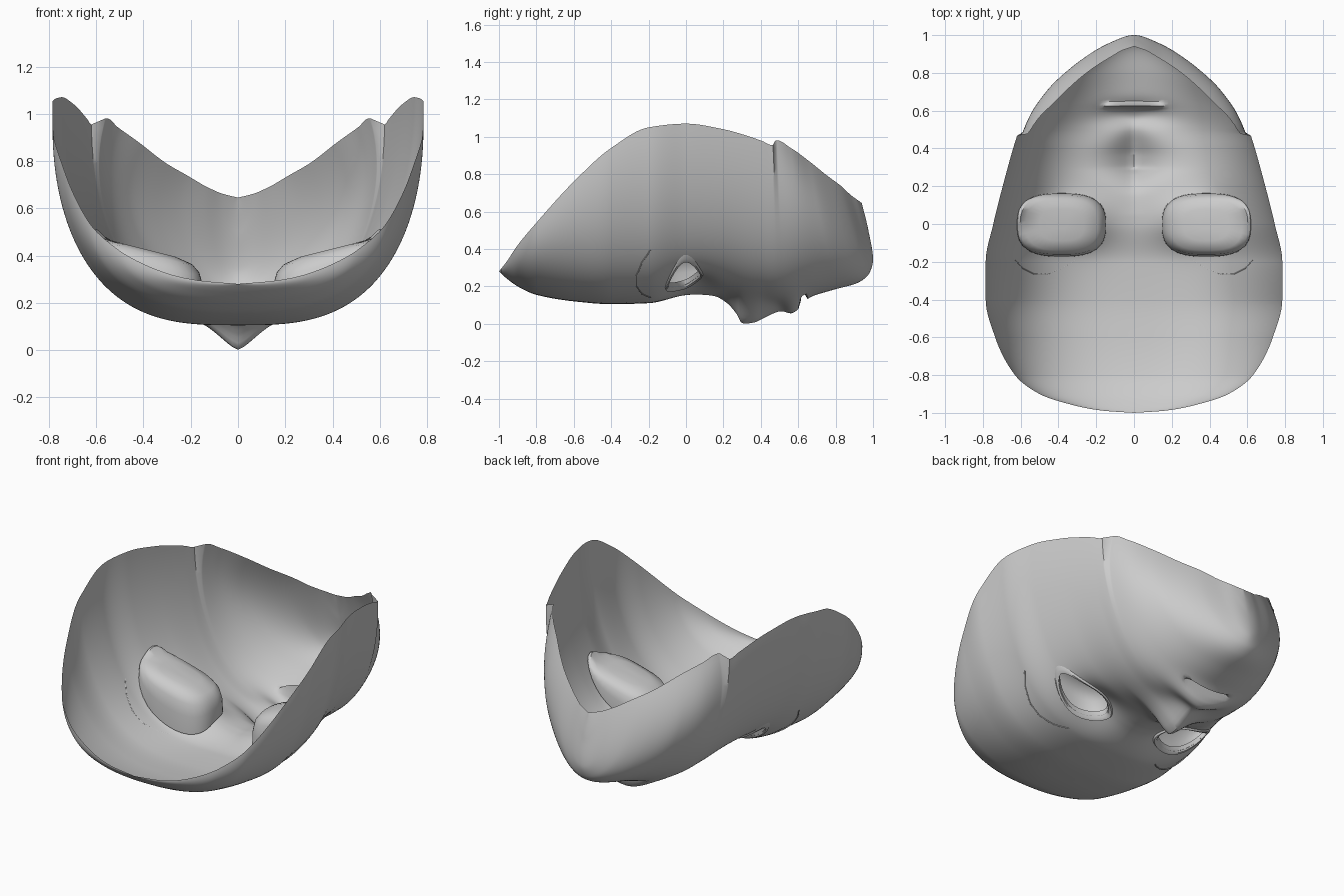
import bpy, bmesh
from math import sin, cos, pi, exp, ceil, dist
from mathutils import Vector
from mathutils.bvhtree import BVHTree

if "Cube" in bpy.data.objects:
    bpy.data.objects.remove(bpy.data.objects["Cube"])


def pchip(xs, ys, x):
    """Smooth interpolation without overshoot."""
    n = len(xs)
    x = min(max(x, xs[0]), xs[-1])
    k = next((i for i in range(n - 1) if x <= xs[i + 1]), n - 2)
    d = [(ys[i + 1] - ys[i]) / (xs[i + 1] - xs[i]) for i in range(n - 1)]

    def slope(i):
        if i == 0 or i == n - 1:
            return d[0] if i == 0 else d[-1]
        a, b = d[i - 1], d[i]
        return 0 if a * b <= 0 else 2 * a * b / (a + b)
    h = xs[k + 1] - xs[k]
    s = (x - xs[k]) / h
    return (ys[k] * (1 + 2 * s) * (1 - s) ** 2 + slope(k) * h * s * (1 - s) ** 2
            + ys[k + 1] * s * s * (3 - 2 * s) + slope(k + 1) * h * s * s * (s - 1))


# Cross-sections: centre y, centre z, rim y, half width, rim z, inward curl of the rim
KEYS = [
    (-1, .28, -1, 0, .28, 0), (-.988, .268, -.988, .17, .295, 0),
    (-.962, .245, -.962, .31, .328, 0), (-.9, .2, -.9, .5, .42, 0),
    (-.8, .155, -.8, .63, .54, 0), (-.6, .12, -.6, .735, .76, 0),
    (-.4, .105, -.4, .785, .94, 0), (-.2, .11, -.2, .785, 1.05, 0),
    (0, .15, 0, .745, 1.07, 0), (.2, .16, .2, .695, 1.04, 0),
    (.4, .13, .4, .64, .98, 0), (.5, .12, .465, .62, .955, 0),
    (.515, .12, .478, .617, .958, .055), (.65, .145, .56, .58, .91, .075),
    (.8, .185, .66, .50, .83, .095), (.92, .22, .76, .37, .76, .07),
    (.98, .27, .83, .25, .72, .04), (1.0, .34, .88, .14, .685, .01),
    (.975, .5, .92, .06, .66, 0), (.94, .645, .94, 0, .645, 0)]
NOTCH, CHIN = 11, 15
NOSE_Y = [.05, .15, .22, .27, .3, .36, .42, .48, .53, .58]
NOSE_H = [0, .012, .05, .1, .145, .13, .095, .055, .02, 0]
EYE, CUP = (.355, -.01), (.383, -.005)


def features(x, y):
    """Vertical offset for nose, lips, eye sockets and cheeks."""
    a = abs(x)
    w = .065 + .06 * exp(-((y - .33) / .12) ** 2)
    dz = 0
    if NOSE_Y[0] < y < NOSE_Y[-1]:
        dz -= pchip(NOSE_Y, NOSE_H, y) * exp(-(a / w) ** 1.5)
    dz -= .065 * exp(-((y - .575) / .06) ** 2 - (a / .17) ** 2)
    if a < .17:
        dz += .10 * exp(-((y - .626) / .011) ** 2) * (1 - (a / .17) ** 2)
    dz += .075 * exp(-((a - .28) / .16) ** 2 - ((y - .03) / .13) ** 2)
    return dz


cum = [0]
for a, b in zip(KEYS, KEYS[1:]):
    cum.append(cum[-1] + max(.015, dist(a[:2], b[:2])))
ts = []
for i in range(len(KEYS) - 1):
    n = 1 if i == NOTCH else max(3, ceil((cum[i + 1] - cum[i]) / .0125))
    ts += [cum[i] + (cum[i + 1] - cum[i]) * j / n for j in range(n)]
ts.append(cum[-1])

# Mask shell
COLS = 44
P_T = [cum[i] for i in (0, 3, 6, 8, 11, 14, 19)]
P_V = [2.2, 2.3, 3.05, 2.9, 2.6, 2.05, 1.8]
bm = bmesh.new()
rows = []
for t in ts:
    yc, zc, yr, w, r, curl = [pchip(cum, [k[c] for k in KEYS], t) for c in range(6)]
    p = pchip(P_T, P_V, t)
    row = []
    for j in range(-COLS, COLS + 1):
        s = abs(j) / COLS
        u = sin(s * pi / 2)
        f = 1 - max(0, 1 - u ** p) ** .5
        x = (w * u - curl * f ** 5) * (1 if j > 0 else -1)
        y = yc + (yr - yc) * f
        z = zc + (r - zc) * f + .4 * curl * f ** 5
        z += features(x, y) * (1 - f) if t < cum[CHIN] else 0
        row.append(bm.verts.new((x, y, z)))
    rows.append(row)
for a, b in zip(rows, rows[1:]):
    for j in range(2 * COLS):
        bm.faces.new((a[j], b[j], b[j + 1], a[j + 1]))
bmesh.ops.remove_doubles(bm, verts=bm.verts, dist=.0003)
bmesh.ops.recalc_face_normals(bm, faces=bm.faces)
tree = BVHTree.FromBMesh(bm)


def shell_z(x, y):
    hit = tree.ray_cast(Vector((x, y, -1)), Vector((0, 0, 1)))[0]
    return hit.z if hit else .5


# Almond eye openings, with the cut edge snapped to the outline
HX, HY = .165, .085


def eye_r(x, y):
    return (abs((abs(x) - EYE[0]) / HX) ** 1.8 + abs((y - EYE[1]) / HY) ** 1.8) ** (1 / 1.8)


inside = {v for v in bm.verts if eye_r(v.co.x, v.co.y) < 1 and v.co.z < .7}
edge = {v for v in inside if any(w not in inside for f in v.link_faces for w in f.verts)}
for v in edge:
    r = max(eye_r(v.co.x, v.co.y), .3)
    cx = EYE[0] if v.co.x > 0 else -EYE[0]
    v.co.x, v.co.y = cx + (v.co.x - cx) / r, EYE[1] + (v.co.y - EYE[1]) / r
    v.co.z = shell_z(v.co.x, v.co.y)
bmesh.ops.delete(bm, geom=[f for f in bm.faces if all(v in inside for v in f.verts)], context='FACES')


def finish(bm, name, angle=.8):
    me = bpy.data.meshes.new(name)
    bm.to_mesh(me)
    bm.free()
    ob = bpy.data.objects.new(name, me)
    bpy.context.collection.objects.link(ob)
    bpy.ops.object.select_all(action='DESELECT')
    ob.select_set(True)
    bpy.context.view_layer.objects.active = ob
    bpy.ops.object.shade_smooth_by_angle(angle=angle)
    return ob


finish(bm, "mask_shell")


def ring_xy(side, centre, a, hx, hy, p):
    c, s = cos(a), sin(a)
    k = (abs(c) ** p + abs(s) ** p) ** (-1 / p)
    return side * (centre[0] + hx * c * k), centre[1] + hy * s * k


def loft(name, rings):
    bm = bmesh.new()
    vr = [[bm.verts.new(p) for p in ring] for ring in rings]
    for a, b in zip(vr, vr[1:]):
        for i in range(len(a)):
            k = (i + 1) % len(a)
            bm.faces.new((a[i], a[k], b[k], b[i]))
    bm.faces.new(vr[-1])
    bmesh.ops.recalc_face_normals(bm, faces=bm.faces)
    return finish(bm, name)


ANG = [2 * pi * i / 40 for i in range(40)]
for side, tag in ((1, "right"), (-1, "left")):
    # Raised eyelid rim running into the closed socket behind the opening
    rings = []
    for k, dz in ((1.2, .002), (1.14, -.012), (1.03, -.01), (.97, .025)):
        pts = [ring_xy(side, EYE, a, HX * k, HY * k, 1.8) for a in ANG]
        rings.append([(x, y, shell_z(x, y) + dz) for x, y in pts])
    for k, lift in ((1, 0), (.99, .45), (.93, .75), (.8, .92), (.5, 1), (.1, 1)):
        ring = []
        for a in ANG:
            x, y = ring_xy(side, CUP, a, .236 * k, .168 * k, 2.8)
            xo, yo = ring_xy(side, CUP, a, .236, .168, 2.8)
            low = shell_z(xo, yo) + .012
            top = max(.365 + .25 * (abs(x) - .145), low + .01 if k > .9 else 0,
                      shell_z(x, y) + .015)
            ring.append((x, y, low + (top - low) * lift))
        rings.append(ring)
    loft("eye_socket_" + tag, rings)
    # Brow crease
    path = [(.31, -.19), (.38, -.235), (.46, -.265), (.53, -.265), (.59, -.235), (.63, -.19)]
    cu = bpy.data.curves.new("brow_crease_" + tag, 'CURVE')
    cu.dimensions = '3D'
    cu.bevel_depth = .003
    sp = cu.splines.new('POLY')
    sp.points.add(len(path) * 4 - 4)
    for i, pt in enumerate(sp.points):
        k = min(i // 4, len(path) - 2)
        q = Vector(path[k]).lerp(Vector(path[k + 1]), i / 4 - k)
        pt.co = (side * q.x, q.y, shell_z(side * q.x, q.y) - .003, 1)
    bpy.context.collection.objects.link(bpy.data.objects.new("brow_crease_" + tag, cu))
